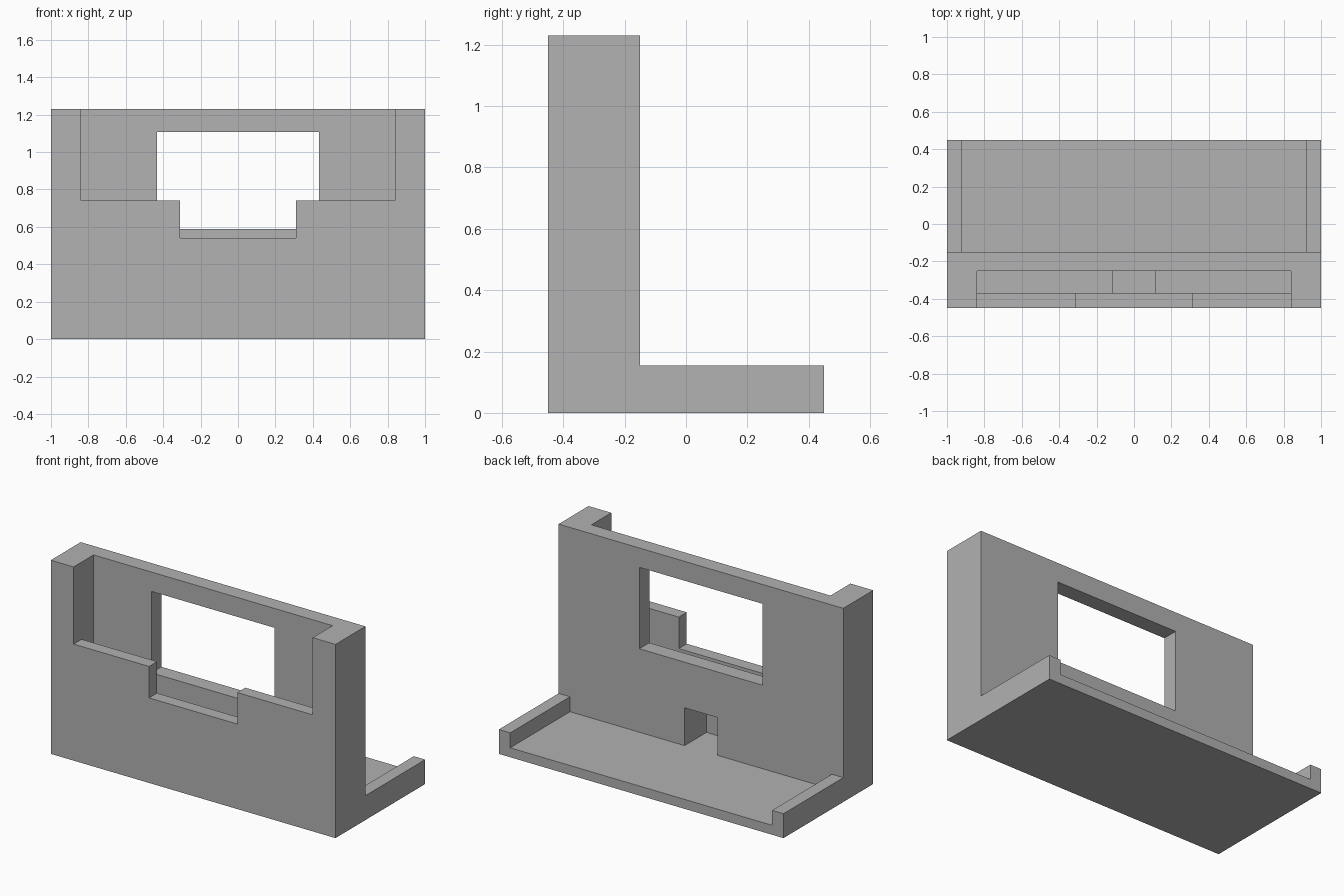
import bpy
import bmesh

cube = bpy.data.objects.get("Cube")
if cube:
    bpy.data.objects.remove(cube, do_unlink=True)

grey = bpy.data.materials.new("plain grey")
grey.use_nodes = True
colour = (0.445, 0.445, 0.445, 1)
grey.diffuse_color = colour
grey.node_tree.nodes["Principled BSDF"].inputs["Base Color"].default_value = colour


def extrude_profile(name, points, half_width):
    """Extrude a (y, z) outline symmetrically along x."""
    bm = bmesh.new()
    face = bm.faces.new([bm.verts.new((-half_width, y, z)) for y, z in points])
    out = bmesh.ops.extrude_face_region(bm, geom=[face])
    moved = [v for v in out["geom"] if isinstance(v, bmesh.types.BMVert)]
    bmesh.ops.translate(bm, verts=moved, vec=(2 * half_width, 0, 0))
    bmesh.ops.recalc_face_normals(bm, faces=bm.faces)
    mesh = bpy.data.meshes.new(name)
    bm.to_mesh(mesh)
    bm.free()
    obj = bpy.data.objects.new(name, mesh)
    bpy.context.collection.objects.link(obj)
    mesh.materials.append(grey)
    return obj


def cut_box(body, name, half_width, y0, y1, z0, z1):
    """Subtract a centred box from the body."""
    cutter = extrude_profile(name, [(y0, z0), (y1, z0), (y1, z1), (y0, z1)], half_width)
    cutter.hide_render = True
    mod = body.modifiers.new(name, "BOOLEAN")
    mod.operation = "DIFFERENCE"
    mod.solver = "EXACT"
    mod.object = cutter
    bpy.context.view_layer.objects.active = body
    bpy.ops.object.modifier_apply(modifier=name)
    bpy.data.objects.remove(cutter, do_unlink=True)


# L-shaped body: upright holder in front, tray behind
FRONT, BACK, WALL, TOP = -0.45, 0.45, -0.15, 1.23
SLOT_FRONT, SLOT_BACK = -0.37, -0.25
FLOOR = 0.06
body = extrude_profile("stand_body", [
    (FRONT, 0), (BACK, 0), (BACK, 0.155), (WALL, 0.155), (WALL, TOP), (FRONT, TOP)], 1)

# Tray between the two side lips
cut_box(body, "tray", 0.92, WALL, 0.6, FLOOR, 0.4)
# Deep slot open at the top
cut_box(body, "slot", 0.84, SLOT_FRONT, SLOT_BACK, 0.3, 1.5)
# Front opening with a lower notch in the middle
cut_box(body, "front_opening", 0.84, -0.6, -0.31, 0.74, 1.5)
cut_box(body, "front_notch", 0.31, -0.6, -0.31, 0.54, 1.4)
# Window through the rear wall
cut_box(body, "rear_window", 0.433, -0.31, 0, 0.59, 1.107)
# Channel from the slot down to the tray
cut_box(body, "cable_channel", 0.115, SLOT_FRONT, 0, FLOOR, 0.3)
